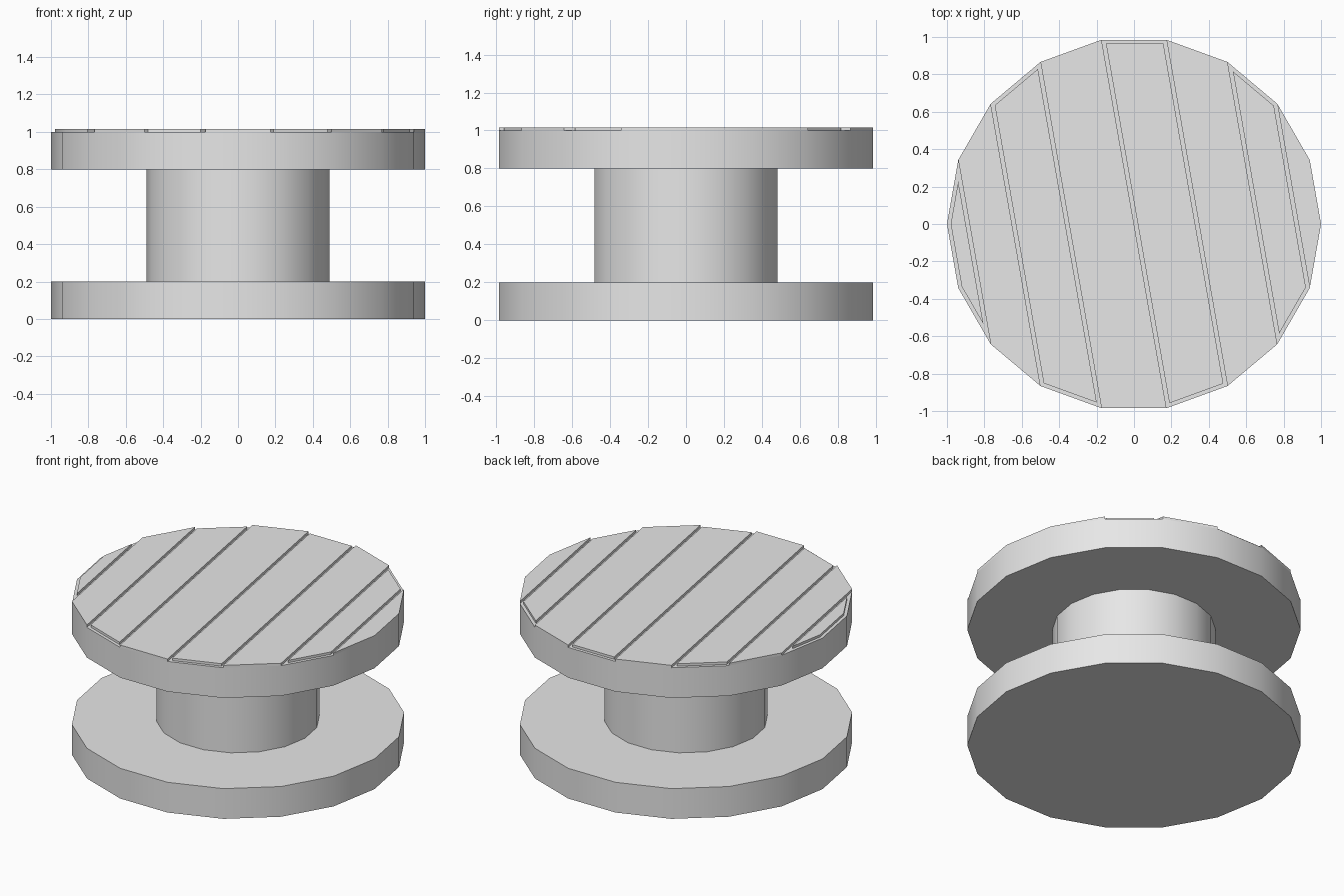
import bpy
import bmesh
from math import cos, sin, pi, radians

SIDES = 18
PLANK_RISE = 0.016
GROOVE = 0.02

if "Cube" in bpy.data.objects:
    bpy.data.objects.remove(bpy.data.objects["Cube"], do_unlink=True)

grey = bpy.data.materials.new("light grey")
grey.use_nodes = True
grey.diffuse_color = (0.8, 0.8, 0.8, 1)
grey.node_tree.nodes["Principled BSDF"].inputs["Base Color"].default_value = grey.diffuse_color


def ring(bm, radius, z):
    angles = [2 * pi * i / SIDES for i in range(SIDES)]
    return [bm.verts.new((radius * cos(a), radius * sin(a), z)) for a in angles]


def wall(bm, radius, z0, z1):
    """Side wall of an eighteen-sided prism; returns its two rims."""
    low, high = ring(bm, radius, z0), ring(bm, radius, z1)
    for i in range(SIDES):
        j = (i + 1) % SIDES
        bm.faces.new((low[i], low[j], high[j], high[i]))
    return low, high


def finish(bm, name):
    bm.normal_update()
    mesh = bpy.data.meshes.new(name)
    bm.to_mesh(mesh)
    bm.free()
    obj = bpy.data.objects.new(name, mesh)
    bpy.context.collection.objects.link(obj)
    mesh.materials.append(grey)
    bpy.ops.object.select_all(action="DESELECT")
    obj.select_set(True)
    bpy.context.view_layer.objects.active = obj
    bpy.ops.object.shade_smooth_by_angle(angle=radians(30))


# Bottom flange
bm = bmesh.new()
low, high = wall(bm, 1, 0, 0.2)
bm.faces.new(low[::-1])
bm.faces.new(high)
finish(bm, "bottom_flange")

# Central hub, open where it meets the flanges
bm = bmesh.new()
wall(bm, 0.49, 0.2, 0.8)
finish(bm, "central_hub")

# Top flange, its upper face split by parallel chords into planks
bm = bmesh.new()
low, high = wall(bm, 1, 0.8, 1)
bm.faces.new(low[::-1])
planks = [bm.faces.new(high[8:12])]
for n in range(6):
    u, l = 8 - n, 11 + n
    planks.append(bm.faces.new((high[u - 1], high[u], high[l], high[l + 1])))
planks.append(bm.faces.new((high[17], high[0], high[1], high[2])))
bm.normal_update()

# Every other plank is set in from its edges, then all planks are raised
bmesh.ops.inset_individual(bm, faces=planks[::2], thickness=GROOVE,
                           use_even_offset=True)
raised = bmesh.ops.extrude_face_region(bm, geom=planks)["geom"]
verts = [g for g in raised if isinstance(g, bmesh.types.BMVert)]
bmesh.ops.translate(bm, verts=verts, vec=(0, 0, PLANK_RISE))
bmesh.ops.recalc_face_normals(bm, faces=bm.faces)
finish(bm, "planked_top_flange")
